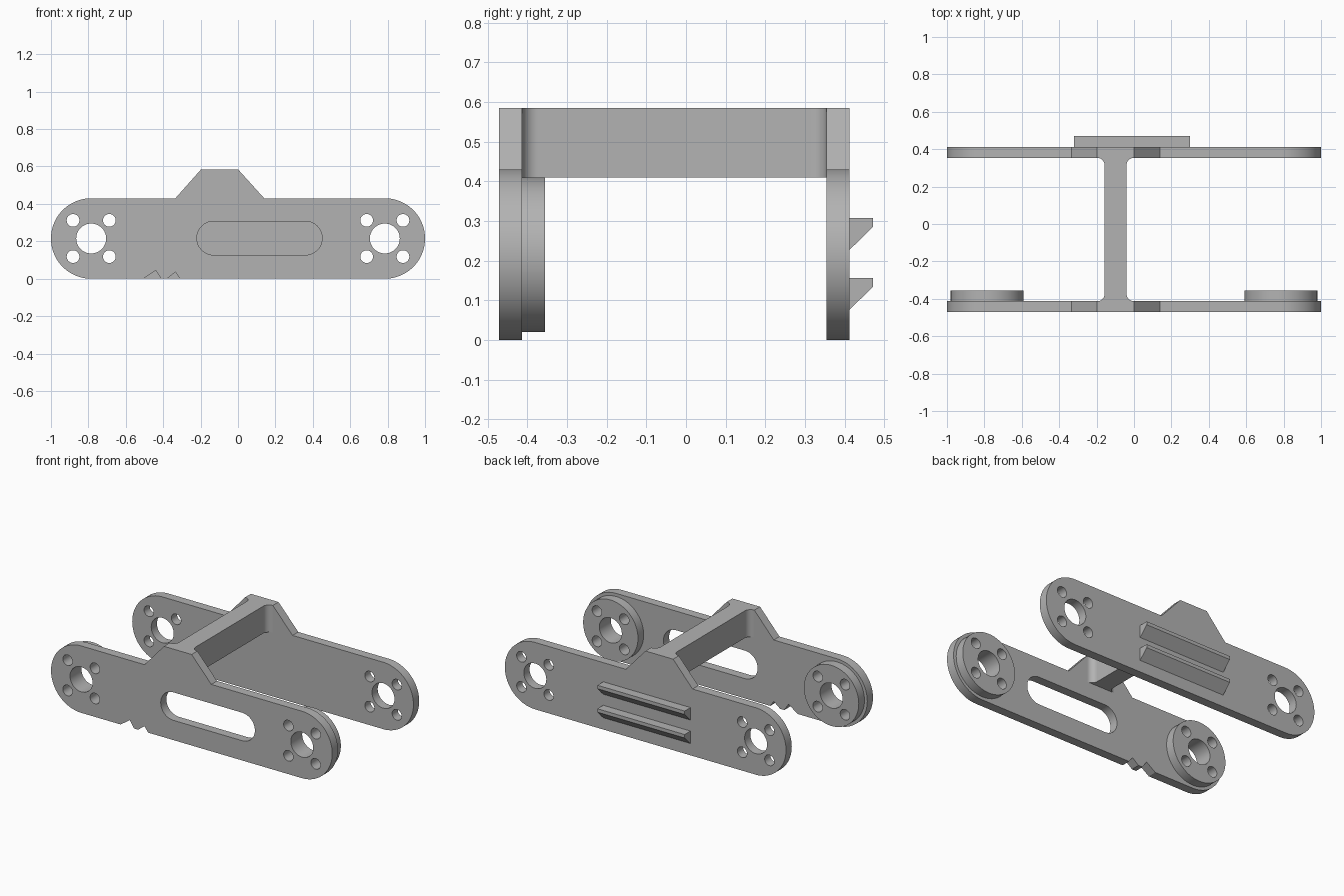
import bpy, bmesh
from math import sin, cos, radians
from mathutils import Vector

cube = bpy.data.objects.get("Cube")
if cube:
    bpy.data.objects.remove(cube, do_unlink=True)

GREY = (0.45, 0.45, 0.45, 1)
mat = bpy.data.materials.new("plain grey")
mat.use_nodes = True
mat.diffuse_color = GREY
mat.node_tree.nodes["Principled BSDF"].inputs["Base Color"].default_value = GREY

R = 0.215          # plate end radius, also the height of the hole centres
HUB = 1 - R        # distance of the hole centres from the middle


def arc(cx, cy, r, start, end, steps):
    angles = [radians(start + (end - start) * i / steps) for i in range(steps + 1)]
    return [(cx + r * cos(a), cy + r * sin(a)) for a in angles]


def circle(cx, cy, r, steps=48):
    return arc(cx, cy, r, 0, 360, steps)[:-1]


def prism(name, loops, place, depth):
    """Fill an outline with optional holes and extrude it along depth."""
    bm = bmesh.new()
    for loop in loops:
        verts = [bm.verts.new(place(*p)) for p in loop]
        for a, b in zip(verts, verts[1:] + verts[:1]):
            bm.edges.new((a, b))
    bmesh.ops.triangle_fill(bm, use_beauty=True, edges=bm.edges[:])
    grown = bmesh.ops.extrude_face_region(bm, geom=bm.faces[:], use_keep_orig=True)
    moved = [g for g in grown["geom"] if isinstance(g, bmesh.types.BMVert)]
    bmesh.ops.translate(bm, verts=moved, vec=Vector(depth))
    bmesh.ops.recalc_face_normals(bm, faces=bm.faces[:])
    mesh = bpy.data.meshes.new(name)
    bm.to_mesh(mesh)
    bm.free()
    mesh.materials.append(mat)
    obj = bpy.data.objects.new(name, mesh)
    bpy.context.collection.objects.link(obj)
    bpy.ops.object.select_all(action='DESELECT')
    obj.select_set(True)
    bpy.context.view_layer.objects.active = obj
    bpy.ops.object.shade_smooth_by_angle(angle=radians(30))
    return obj


def upright(y):
    return lambda x, z: (x, y, z)


def bolt_pattern(cx):
    """A large bore with four small holes around it."""
    return [circle(cx, R, 0.08)] + [circle(cx + dx, R + dz, 0.034, 32)
                                    for dx in (-0.097, 0.097) for dz in (-0.097, 0.097)]


# Side plates: rounded ends with a trapezoid raised on the top edge
outline = (arc(HUB, R, R, -90, 90, 40)
           + [(0.14, 2 * R), (0, 0.585), (-0.197, 0.585), (-0.335, 2 * R)]
           + arc(-HUB, R, R, 90, 270, 40))
notches = [(-0.505, 0), (-0.44, 0.045), (-0.41, 0), (-0.38, 0), (-0.335, 0.035), (-0.31, 0)]
slot = arc(0.36, 0.217, 0.09, -90, 90, 24) + arc(-0.13, 0.217, 0.09, 90, 270, 24)
holes = bolt_pattern(-HUB) + bolt_pattern(HUB)
T = 0.058
prism("front_plate", [outline + notches, slot] + holes, upright(-0.471), (0, T, 0))
prism("back_plate", [outline] + holes, upright(0.354), (0, T, 0))

# Round bosses on the inner face of the front plate
for side, cx in (("right", -HUB), ("left", HUB)):
    prism(side + "_boss", [circle(cx, R, 0.195, 64)] + bolt_pattern(cx),
          upright(-0.471 + T), (0, T, 0))

# Crossbar with filleted ends joining the two plates
f = 0.04
y0, y1 = -0.471 + T, 0.354
x0, x1 = -0.157, -0.04
bar = (arc(x1 + f, y0 + f, f, 270, 180, 10) + arc(x1 + f, y1 - f, f, 180, 90, 10)
       + arc(x0 - f, y1 - f, f, 90, 0, 10) + arc(x0 - f, y0 + f, f, 0, -90, 10))
prism("crossbar", [bar], lambda x, y: (x, y, 0.41), (0, 0, 0.175))

# Two sloped ridges on the outer face of the back plate
for name, top in (("upper_ridge", 0.307), ("lower_ridge", 0.156)):
    profile = [(0.412, top), (0.471, top), (0.471, top - 0.022), (0.412, top - 0.08)]
    prism(name, [profile], lambda y, z: (-0.32, y, z), (0.62, 0, 0))
